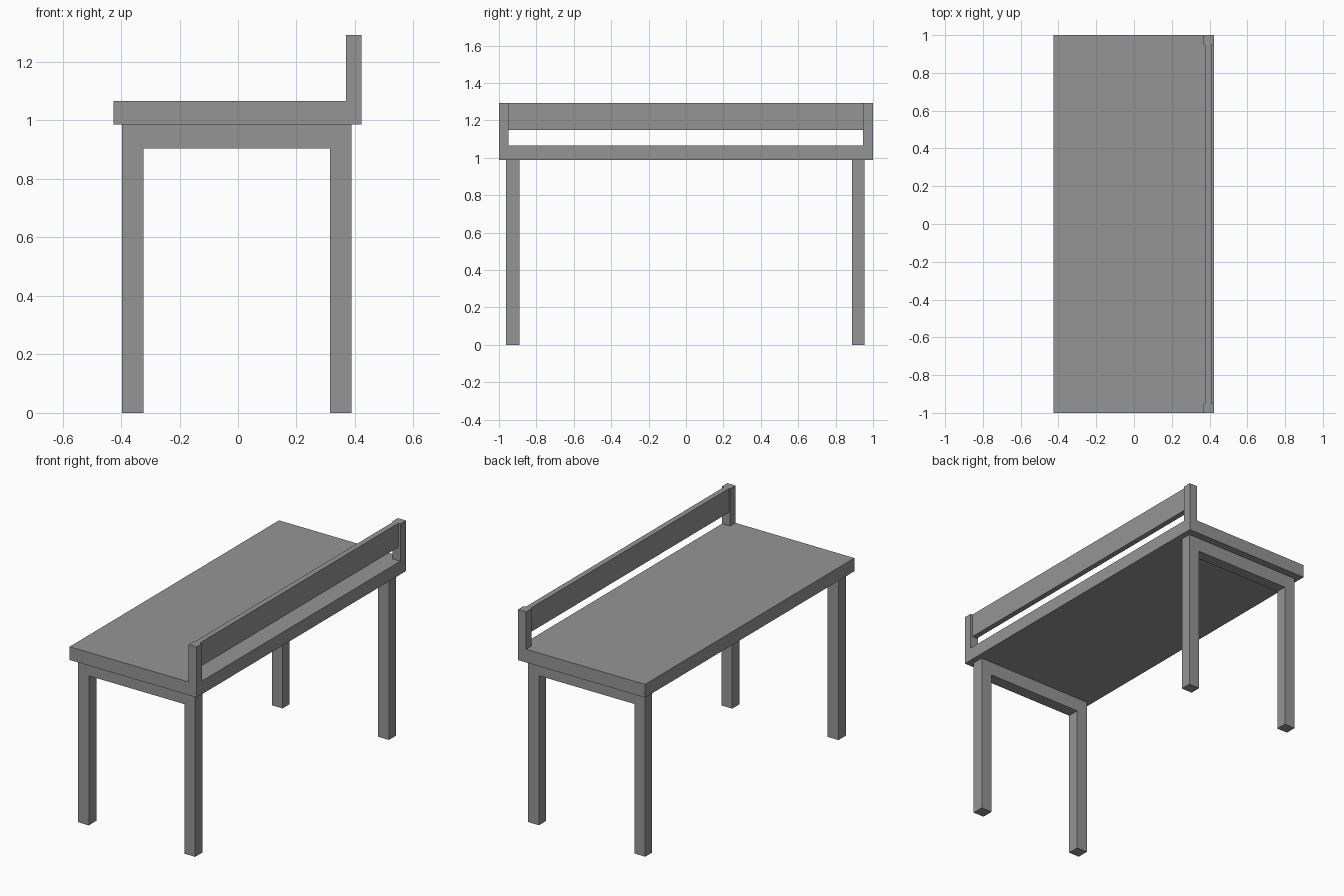
import bpy, bmesh

if "Cube" in bpy.data.objects:
    bpy.data.objects.remove(bpy.data.objects["Cube"])

# Dark grey finish
grey = bpy.data.materials.new("dark_grey")
grey.diffuse_color = (0.3, 0.3, 0.3, 1)
grey.use_nodes = True
grey.node_tree.nodes["Principled BSDF"].inputs["Base Color"].default_value = grey.diffuse_color


def extrude_profile(name, points, y0, y1):
    """Extrude an x-z outline from y0 to y1."""
    bm = bmesh.new()
    face = bm.faces.new([bm.verts.new((x, y0, z)) for x, z in points])
    res = bmesh.ops.extrude_face_region(bm, geom=[face])
    moved = [v for v in res["geom"] if isinstance(v, bmesh.types.BMVert)]
    bmesh.ops.translate(bm, verts=moved, vec=(0, y1 - y0, 0))
    bmesh.ops.recalc_face_normals(bm, faces=bm.faces)
    mesh = bpy.data.meshes.new(name)
    bm.to_mesh(mesh)
    bm.free()
    mesh.materials.append(grey)
    obj = bpy.data.objects.new(name, mesh)
    bpy.context.collection.objects.link(obj)
    return obj


def box(name, x0, x1, y0, y1, z0, z1):
    return extrude_profile(name, [(x0, z0), (x1, z0), (x1, z1), (x0, z1)], y0, y1)


TOP_LOW, TOP_HIGH, RAIL_HIGH = 0.987, 1.067, 1.293

# Table top
box("table_top", -0.426, 0.423, -1, 1, TOP_LOW, TOP_HIGH)

# U-shaped leg frames: two legs joined by a cross bar
frame = [(-0.396, 0), (-0.324, 0), (-0.324, 0.904), (0.315, 0.904),
         (0.315, 0), (0.388, 0), (0.388, TOP_LOW), (-0.396, TOP_LOW)]
extrude_profile("front_leg_frame", frame, -0.963, -0.891)
extrude_profile("back_leg_frame", frame, 0.888, 0.955)

# Corner posts and the rail between them
box("front_rail_post", 0.369, 0.423, -1, -0.949, TOP_HIGH, RAIL_HIGH)
box("back_rail_post", 0.369, 0.423, 0.947, 1, TOP_HIGH, RAIL_HIGH)
box("side_rail", 0.376, 0.409, -0.949, 0.947, 1.148, RAIL_HIGH)
